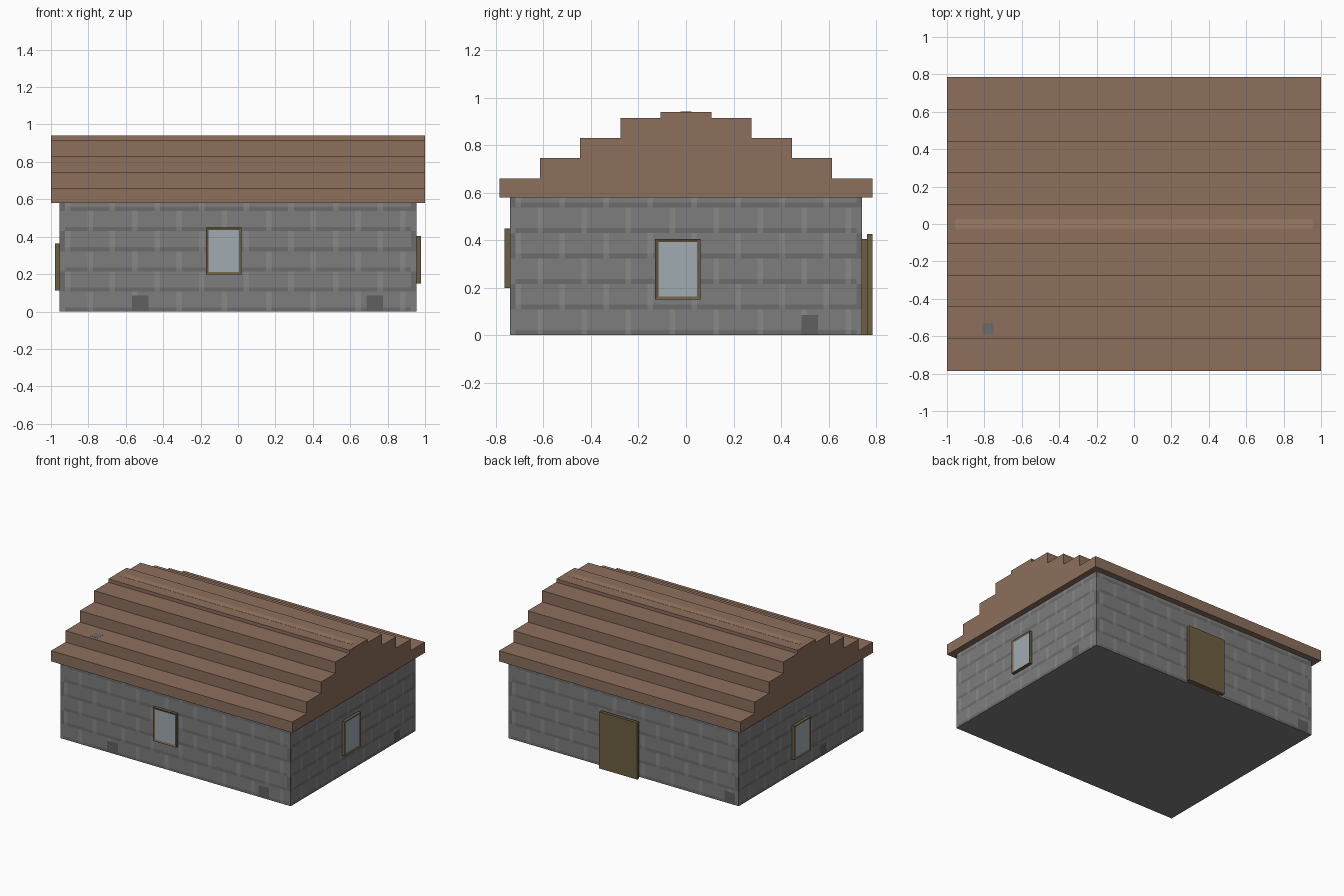
import bpy, bmesh
from math import radians
from mathutils import Matrix, Vector

if "Cube" in bpy.data.objects:
    bpy.data.objects.remove(bpy.data.objects["Cube"])

HX, HY, WALL_TOP = 0.955, 0.74, 0.58


def material(name, r, g, b):
    m = bpy.data.materials.new(name)
    m.diffuse_color = (r, g, b, 1)
    m.use_nodes = True
    m.node_tree.nodes["Principled BSDF"].inputs["Base Color"].default_value = m.diffuse_color
    return m


STONE = material("stone", 0.205, 0.205, 0.21)
MORTAR = material("dark_stone", 0.15, 0.15, 0.153)
JOINT = material("light_stone", 0.25, 0.25, 0.255)
BLOCK = material("block_stone", 0.115, 0.115, 0.117)
ROOF = material("roof_wood", 0.27, 0.162, 0.11)
RIDGE = material("ridge_wood", 0.33, 0.2, 0.13)
FRAME = material("frame_wood", 0.156, 0.114, 0.055)
GLASS = material("glass", 0.35, 0.41, 0.44)
PATCH = material("slate", 0.15, 0.15, 0.15)


def finish(name, bm, mats):
    me = bpy.data.meshes.new(name)
    bm.to_mesh(me)
    bm.free()
    for m in mats:
        me.materials.append(m)
    ob = bpy.data.objects.new(name, me)
    bpy.context.collection.objects.link(ob)
    return ob


def box_bm(lo, hi):
    lo, hi = Vector(lo), Vector(hi)
    bm = bmesh.new()
    bmesh.ops.create_cube(bm, size=1, matrix=Matrix.Translation((lo + hi) / 2)
                          @ Matrix.Diagonal((*(hi - lo), 1)))
    return bm


def box(name, lo, hi, mat):
    return finish(name, box_bm(lo, hi), [mat])


# Stone walls: flush grid of faces coloured as courses, joints and corner stones
COLS, ROWS = 64, 27


def stone_index(c, r, start_cols):
    if r < 4 and any(s <= c < s + 3 for s in start_cols):
        return 3
    course = r // 5
    joint = c % 8 == (1 if course % 2 else 5)
    if c in (0, COLS - 1):
        return 1 if course % 2 else 0
    if joint:
        return 0 if r % 5 == 0 else 2
    return 1 if r % 5 == 0 else 0


bm = bmesh.new()
for corner, end, blocks in [((-HX, -HY), (HX, -HY), (13, 55)),
                            ((HX, -HY), (HX, HY), (53,)),
                            ((HX, HY), (-HX, HY), (60,)),
                            ((-HX, HY), (-HX, -HY), (42,))]:
    a, b = Vector((*corner, 0)), Vector((*end, 0))
    up = Vector((0, 0, WALL_TOP))
    grid = [[bm.verts.new(a.lerp(b, c / COLS) + up * r / ROWS) for c in range(COLS + 1)]
            for r in range(ROWS + 1)]
    for r in range(ROWS):
        for c in range(COLS):
            f = bm.faces.new((grid[r][c], grid[r][c + 1], grid[r + 1][c + 1], grid[r + 1][c]))
            f.material_index = stone_index(c, r, blocks)
bmesh.ops.remove_doubles(bm, verts=bm.verts, dist=0.0005)
# Floor closes the bottom
bmesh.ops.holes_fill(bm, edges=[e for e in bm.edges if all(v.co.z < 0.001 for v in e.verts)])
bmesh.ops.recalc_face_normals(bm, faces=bm.faces)
finish("stone_walls", bm, [STONE, MORTAR, JOINT, BLOCK])

# Stepped roof: half profile mirrored, then extruded along x
half = []
z = WALL_TOP
for y, top in [(0.785, 0.66), (0.615, 0.745), (0.445, 0.83), (0.275, 0.915), (0.108, 0.94)]:
    half += [(y, z), (y, top)]
    z = top
profile = half + [(-y, h) for y, h in reversed(half)]
bm = bmesh.new()
face = bm.faces.new([bm.verts.new((-1, y, h)) for y, h in profile])
ext = bmesh.ops.extrude_face_region(bm, geom=[face])
bmesh.ops.translate(bm, vec=(2, 0, 0),
                    verts=[v for v in ext["geom"] if isinstance(v, bmesh.types.BMVert)])
bmesh.ops.recalc_face_normals(bm, faces=bm.faces)
finish("stepped_roof", bm, [ROOF])

# Ridge strip and small roof patch
box("ridge_strip", (-HX, -0.024, 0.935), (HX, 0.024, 0.941), RIDGE)
box("roof_patch", (-0.81, -0.59, 0.74), (-0.75, -0.53, 0.746), PATCH)


# Windows: framed box with an inset pane, built facing -y then turned
def window(name, centre, z0, z1, angle):
    bm = box_bm((-0.095, -0.023, z0), (0.095, 0.002, z1))
    bm.faces.ensure_lookup_table()
    pane = min(bm.faces, key=lambda f: f.calc_center_median().y)
    bmesh.ops.inset_region(bm, faces=[pane], thickness=0.019, depth=-0.006)
    pane.material_index = 1
    bm.transform(Matrix.Translation(centre) @ Matrix.Rotation(radians(angle), 4, "Z"))
    finish(name, bm, [FRAME, GLASS])


window("front_window", (-0.075, -HY, 0), 0.198, 0.449, 0)
window("right_window", (HX, -0.035, 0), 0.15, 0.405, 90)
window("left_window", (-HX, 0.012, 0), 0.112, 0.364, -90)

# Back door: surround slab with the door leaf in front
box("door_frame", (-0.125, HY - 0.002, 0), (0.15, 0.762, 0.405), FRAME)
box("door_leaf", (-0.145, 0.762, 0), (0.17, 0.785, 0.425), FRAME)
